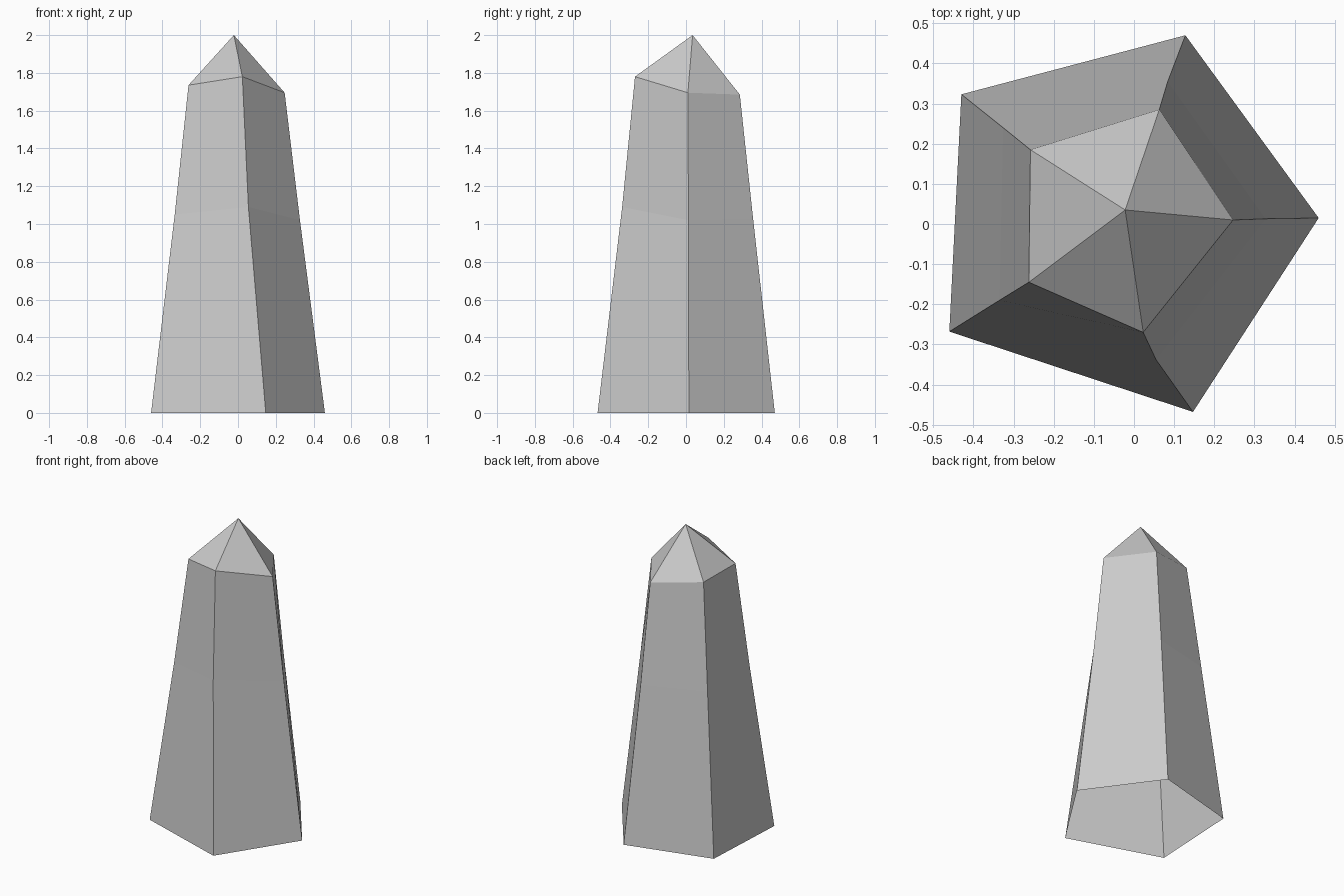
import bpy
import bmesh

cube = bpy.data.objects.get("Cube")
if cube:
    bpy.data.objects.remove(cube, do_unlink=True)

# Plain grey stone
stone = bpy.data.materials.new("grey_stone")
stone.use_nodes = True
colour = (0.6, 0.6, 0.6, 1.0)
stone.diffuse_color = colour
stone.node_tree.nodes["Principled BSDF"].inputs["Base Color"].default_value = colour

# Irregular five-sided cross-sections: foot, waist and shoulder
foot = [(0.46, 0.015, 0), (0.128, 0.47, 0), (-0.43, 0.323, 0),
        (-0.46, -0.268, 0), (0.147, -0.468, 0)]
waist = [(0.328, 0.013, 1.02), (0.084, 0.355, 1.03), (-0.326, 0.24, 1.05),
         (-0.335, -0.19, 1.05), (0.055, -0.338, 1.09)]
shoulder = [(0.247, 0.01, 1.695), (0.063, 0.285, 1.685), (-0.258, 0.185, 1.735),
            (-0.262, -0.145, 1.735), (0.023, -0.27, 1.78)]
tip = (-0.022, 0.035, 2.0)

# Bridge the sections into a shaft with an open base, then fan up to the tip
bm = bmesh.new()
rings = [[bm.verts.new(p) for p in ring] for ring in (foot, waist, shoulder)]
top = bm.verts.new(tip)
for i in range(5):
    j = (i + 1) % 5
    for low, high in zip(rings, rings[1:]):
        bm.faces.new((low[i], low[j], high[j], high[i]))
    bm.faces.new((rings[-1][i], rings[-1][j], top))

mesh = bpy.data.meshes.new("stone_pillar")
bm.to_mesh(mesh)
bm.free()
mesh.materials.append(stone)
pillar = bpy.data.objects.new("stone_pillar", mesh)
bpy.context.collection.objects.link(pillar)
